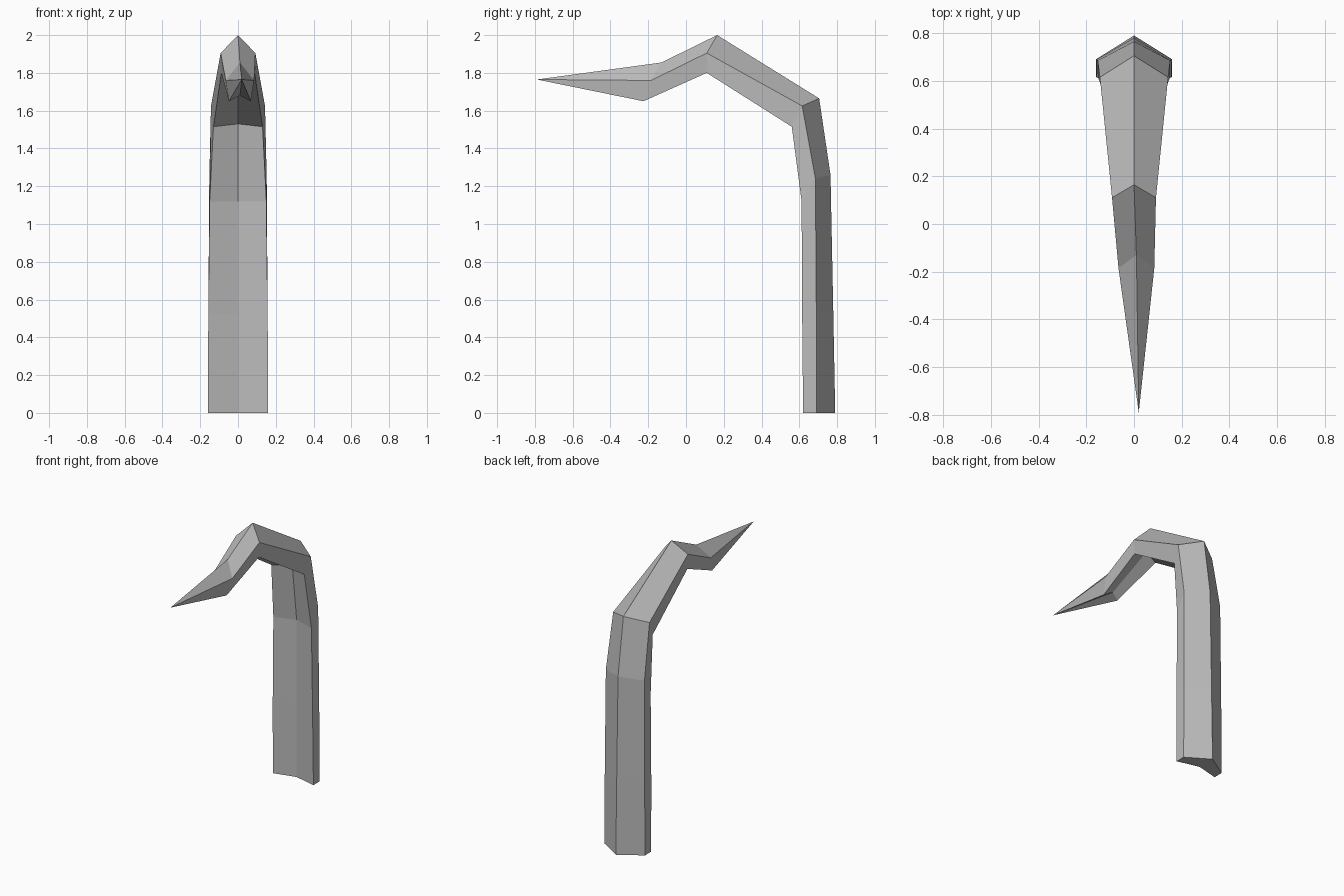
import bpy
import bmesh

cube = bpy.data.objects.get("Cube")
if cube:
    bpy.data.objects.remove(cube, do_unlink=True)


def make_material(name, color):
    material = bpy.data.materials.new(name)
    material.use_nodes = True
    material.diffuse_color = color
    shader = material.node_tree.nodes["Principled BSDF"]
    shader.inputs["Base Color"].default_value = color
    return material


def station(centre, outer_half, inner_half, ridge, outer, inner, groove):
    """Six-sided chevron section: each of the last four values is a (y, z) pair."""
    return [
        (centre, *ridge),
        (centre + outer_half, *outer),
        (centre + inner_half, *inner),
        (centre, *groove),
        (centre - inner_half, *inner),
        (centre - outer_half, *outer),
    ]


def loft_to_point(name, sections, tip, material):
    """Skin the sections, cap the first and draw the last to a point."""
    bm = bmesh.new()
    rings = [[bm.verts.new(point) for point in section] for section in sections]
    count = len(rings[0])
    point = bm.verts.new(tip)
    bm.faces.new(rings[0])
    for i in range(count):
        j = (i + 1) % count
        for lower, upper in zip(rings, rings[1:]):
            bm.faces.new((lower[i], lower[j], upper[j], upper[i]))
        bm.faces.new((rings[-1][i], rings[-1][j], point))
    bmesh.ops.recalc_face_normals(bm, faces=bm.faces)
    mesh = bpy.data.meshes.new(name)
    bm.to_mesh(mesh)
    bm.free()
    mesh.materials.append(material)
    obj = bpy.data.objects.new(name, mesh)
    bpy.context.collection.objects.link(obj)
    return obj


grey = make_material("plain grey", (0.5, 0.5, 0.5, 1))

# Sections from the foot, up the shaft, over the bend and out to the barb
sections = [
    station(0, .16, .16, (.79, 0), (.69, 0), (.62, 0), (.66, 0)),
    station(0, .157, .157, (.78, .52), (.69, .52), (.615, .52), (.66, .52)),
    station(0, .152, .15, (.765, 1.26), (.685, 1.24), (.612, 1.12), (.66, 1.12)),
    station(0, .143, .13, (.705, 1.665), (.615, 1.625), (.56, 1.515), (.61, 1.53)),
    station(0, .092, .088, (.165, 2), (.11, 1.905), (.11, 1.8), (.125, 1.84)),
    station(.01, .075, .058, (-.13, 1.855), (-.185, 1.76), (-.225, 1.65), (-.2, 1.68)),
]
loft_to_point("hooked_claw", sections, (.02, -.79, 1.765), grey)
